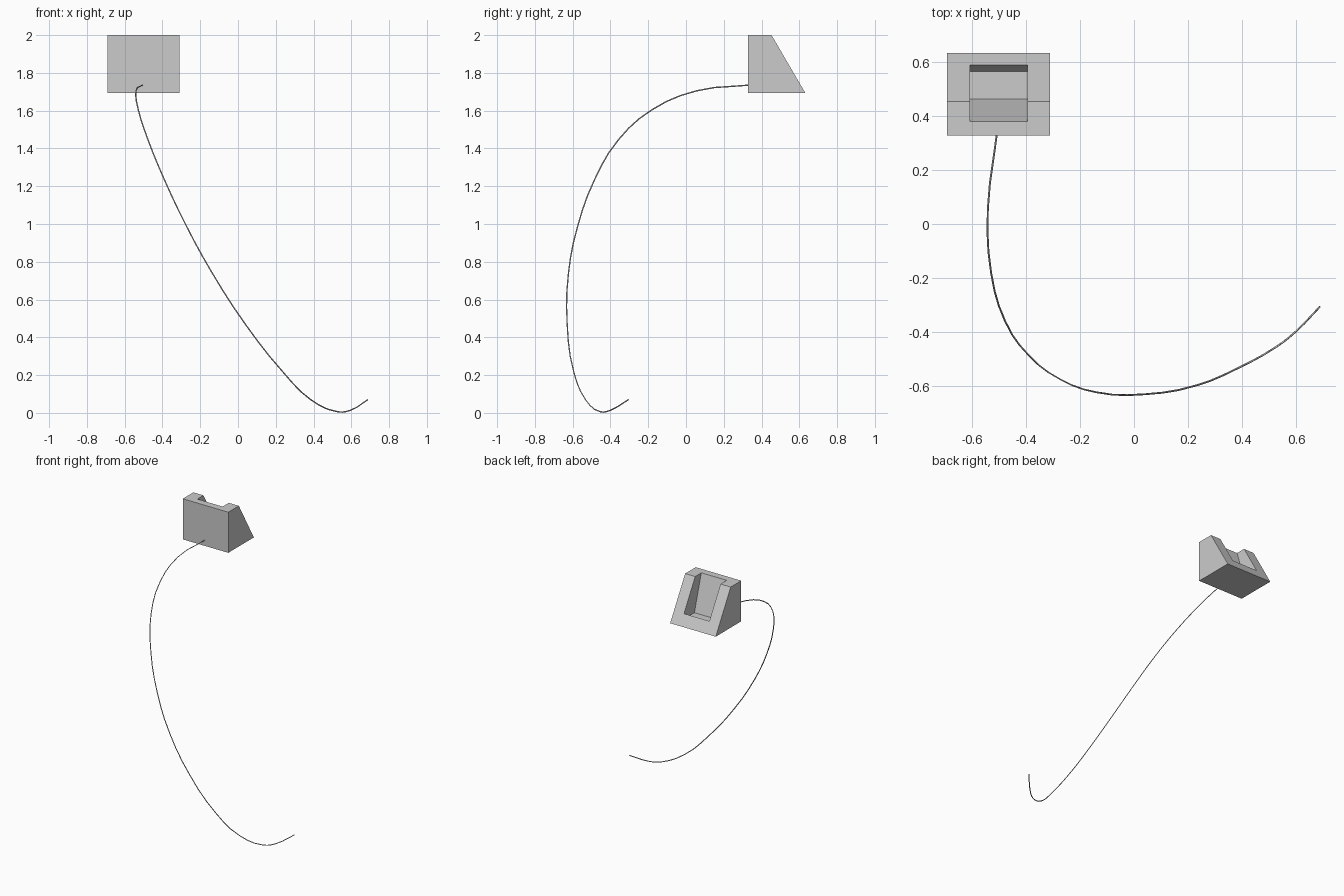
import bpy, bmesh

if "Cube" in bpy.data.objects:
    bpy.data.objects.remove(bpy.data.objects["Cube"])


def extrude_profile(name, profile, x0, x1):
    """Solid made from a (y, z) profile swept from x0 to x1."""
    bm = bmesh.new()
    face = bm.faces.new([bm.verts.new((x0, y, z)) for y, z in profile])
    result = bmesh.ops.extrude_face_region(bm, geom=[face])
    moved = [g for g in result["geom"] if isinstance(g, bmesh.types.BMVert)]
    bmesh.ops.translate(bm, verts=moved, vec=(x1 - x0, 0, 0))
    bmesh.ops.recalc_face_normals(bm, faces=bm.faces)
    mesh = bpy.data.meshes.new(name)
    bm.to_mesh(mesh)
    bm.free()
    obj = bpy.data.objects.new(name, mesh)
    bpy.context.collection.objects.link(obj)
    return obj


# Wedge-shaped body: upright front, sloping back
body = extrude_profile(
    "wedge_body",
    [(0.327, 1.693), (0.632, 1.693), (0.453, 2.0), (0.327, 2.0)],
    -0.691, -0.31)

# Pocket in the sloping back, open at the top, with a small lip at the bottom
cutter = extrude_profile(
    "pocket_cutter",
    [(0.349, 2.1), (0.462, 1.73), (0.564, 1.73), (0.631, 1.85), (0.8, 2.1)],
    -0.606, -0.394)
cutter.hide_render = True
cutter.hide_set(True)
cut = body.modifiers.new("pocket", "BOOLEAN")
cut.operation = "DIFFERENCE"
cut.solver = "EXACT"
cut.object = cutter

# Thin trailing cord
path = [(-0.507, 0.33, 1.735), (-0.54, 0.055, 1.705), (-0.528, -0.18, 1.605),
        (-0.477, -0.357, 1.447), (-0.39, -0.484, 1.235), (-0.272, -0.574, 0.987),
        (-0.138, -0.622, 0.743), (0.04, -0.629, 0.468), (0.235, -0.595, 0.22),
        (0.385, -0.532, 0.07), (0.527, -0.453, 0.006), (0.595, -0.40, 0.014),
        (0.687, -0.305, 0.07)]
curve = bpy.data.curves.new("cord", "CURVE")
curve.dimensions = "3D"
curve.resolution_u = 3
curve.bevel_depth = 0.0035
curve.bevel_resolution = 0
curve.use_fill_caps = True
spline = curve.splines.new("BEZIER")
spline.bezier_points.add(len(path) - 1)
for point, co in zip(spline.bezier_points, path):
    point.co = co
    point.handle_left_type = point.handle_right_type = "AUTO"
cord = bpy.data.objects.new("cord", curve)
bpy.context.collection.objects.link(cord)
